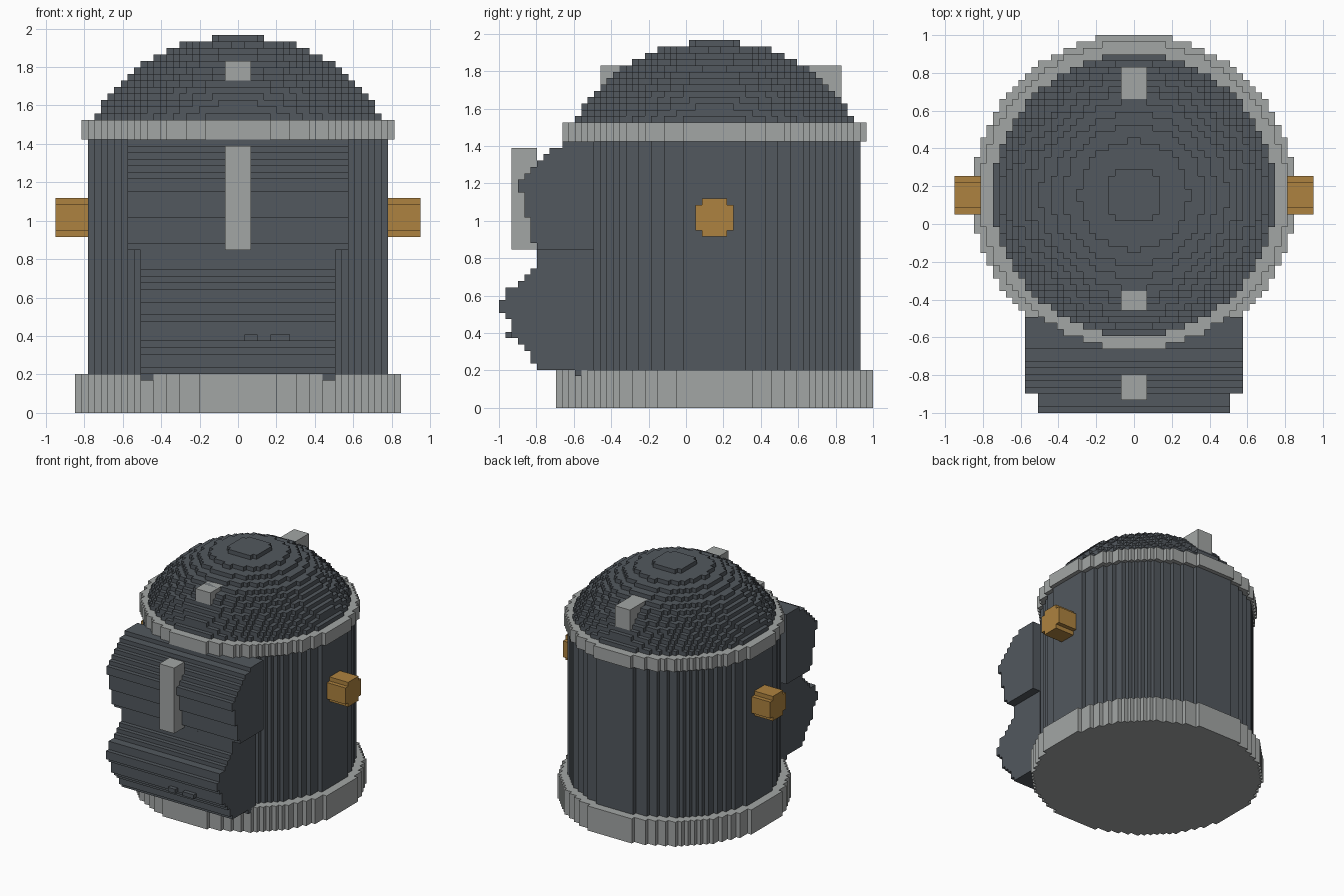
import bpy, bmesh, math
from mathutils import Vector

cube = bpy.data.objects.get("Cube")
if cube:
    bpy.data.objects.remove(cube, do_unlink=True)

U = 2 / 59      # edge of one cell
CY = 34         # drum axis, in cells from the front
HALF = 29.5     # half the depth in cells


def material(name, rgb):
    m = bpy.data.materials.new(name)
    m.use_nodes = True
    col = (*rgb, 1)
    m.diffuse_color = col
    m.node_tree.nodes["Principled BSDF"].inputs["Base Color"].default_value = col
    return m


dark = material("dark slate", (0.085, 0.098, 0.112))
light = material("light grey", (0.365, 0.38, 0.375))
gold = material("ochre", (0.42, 0.225, 0.05))


def staircase(rows):
    """Stepped outline from (level, low, high) rows of unit height."""
    pts = []
    for v, lo, hi in rows:
        pts += [(hi, v), (hi, v + 1)]
    for v, lo, hi in reversed(rows):
        pts += [(lo, v + 1), (lo, v)]
    pts = [p for i, p in enumerate(pts) if p != pts[i - 1]]
    keep = []
    for i, p in enumerate(pts):
        a, b = pts[i - 1], pts[(i + 1) % len(pts)]
        if not (a[0] == p[0] == b[0] or a[1] == p[1] == b[1]):
            keep.append(p)
    return keep


def disc(radius, a=0, b=0):
    """Rows of a circle filled with whole cells."""
    rows = []
    for j in range(-math.ceil(radius), math.ceil(radius)):
        room = radius ** 2 - (j + 0.5) ** 2
        w = math.floor(math.sqrt(room) + 0.5) if room > 0 else 0
        if w:
            rows.append((b + j, a - w, a + w))
    return rows


def prism(bm, rows, lo, hi, axis="z"):
    """Extrude a stepped outline along z, or a (y, z) outline along x."""
    def at(p, c):
        x, y, z = (p[0], p[1], c) if axis == "z" else (c, p[0], p[1])
        return Vector((x, y - HALF, z)) * U
    outline = staircase(rows)
    low = [bm.verts.new(at(p, lo)) for p in outline]
    high = [bm.verts.new(at(p, hi)) for p in outline]
    bm.faces.new(low)
    bm.faces.new(high)
    for i in range(len(low)):
        bm.faces.new((low[i - 1], low[i], high[i], high[i - 1]))


def part(name, mat, *prisms):
    bm = bmesh.new()
    for args in prisms:
        prism(bm, *args)
    bmesh.ops.recalc_face_normals(bm, faces=bm.faces)
    mesh = bpy.data.meshes.new(name)
    bm.to_mesh(mesh)
    bm.free()
    mesh.materials.append(mat)
    ob = bpy.data.objects.new(name, mesh)
    bpy.context.collection.objects.link(ob)
    return ob


def box(x0, x1, y0, y1, z0, z1):
    return ([(y, x0, x1) for y in range(y0, y1)], z0, z1)


# Drum: base, body and rim
part("base_ring", light, (disc(25.2, 0, CY), 0, 6))
part("drum_body", dark, (disc(23, 0, CY), 6, 42))
part("rim_ring", light, (disc(24, 0, CY), 42, 45))

# Domed lid in stepped layers
radii = [22.1, 21.4, 20.7, 19.9, 19.1, 18.1, 17.1, 15.9, 14.6, 12.9, 11, 8.6, 4.4]
part("domed_lid", dark, *[(disc(r, 0, CY), 45 + i, 46 + i) for i, r in enumerate(radii)])
part("lid_front_tab", light, box(-2, 2, 16, 21, 50, 54))
part("lid_back_tab", light, box(-2, 2, 47, 54, 49, 54))

# Front pouch: bulging flap above, bulging pocket below
flap = [6] + [5] * 4 + [4] * 4 + [3] * 2 + [4, 5, 6, 7, 8, 10]
flap.insert(1, 5)
pocket = [6, 5, 5, 4, 3, 2, 2, 2, 1, 0, 0, 1, 1, 3, 4, 5, 6, 6, 6]
part("pouch_flap", dark, ([(25 + i - (i > 5), y, 15) for i, y in enumerate(flap) if i != 5], -17, 17, "x"))
part("pouch_pocket", dark, ([(6 + i, y, 15) for i, y in enumerate(pocket)], -15, 15, "x"))
part("pouch_underside", dark, box(-15, -11, 12, 14, 5, 6), box(11, 15, 12, 14, 5, 6))
part("pocket_nubs", dark, box(1, 3, 1, 2, 11, 12), box(5, 8, 1, 2, 11, 12))
part("pouch_strap", light, box(-2, 2, 2, 6, 25, 41))

# Side pegs
for side, lo in (("left", 22), ("right", -28)):
    part(side + "_peg", gold, (disc(3.2, CY, 30), lo, lo + 6, "x"))
